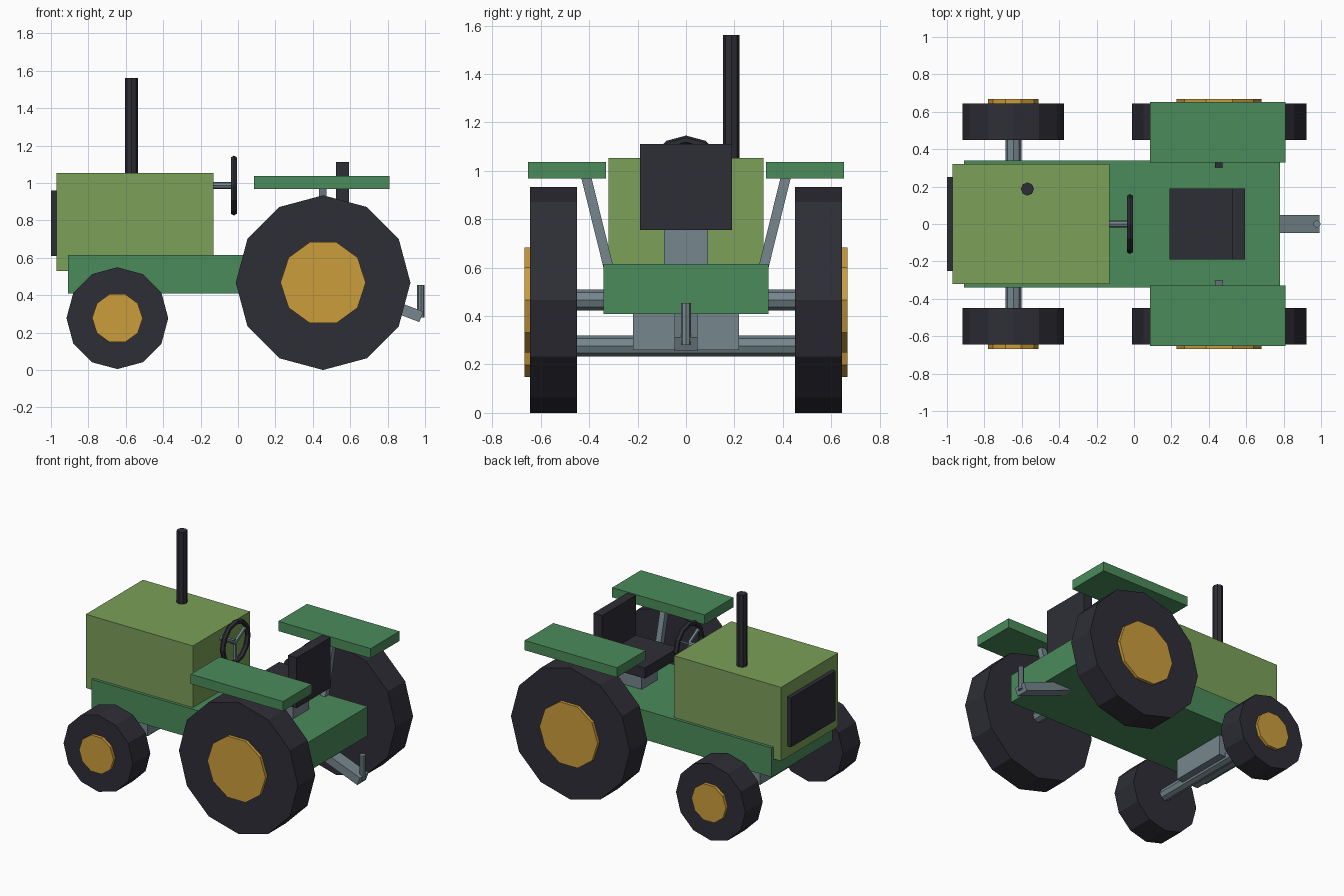
import bpy, bmesh, math
from mathutils import Vector, Matrix

if "Cube" in bpy.data.objects:
    bpy.data.objects.remove(bpy.data.objects["Cube"])


def material(name, rgb):
    m = bpy.data.materials.new(name)
    m.diffuse_color = (*rgb, 1)
    m.use_nodes = True
    m.node_tree.nodes["Principled BSDF"].inputs["Base Color"].default_value = m.diffuse_color
    return m


LIGHT = material("light green", (0.20, 0.35, 0.10))
GREEN = material("green", (0.07, 0.26, 0.105))
DARK = material("charcoal", (0.027, 0.027, 0.037))
YELLOW = material("yellow", (0.60, 0.34, 0.045))
GREY = material("steel grey", (0.18, 0.24, 0.27))


def finish(name, bm, mat):
    bmesh.ops.recalc_face_normals(bm, faces=bm.faces)
    me = bpy.data.meshes.new(name)
    bm.to_mesh(me)
    bm.free()
    me.materials.append(mat)
    ob = bpy.data.objects.new(name, me)
    bpy.context.collection.objects.link(ob)
    return ob


def box(name, x, y, z, mat):
    """Box from (min, max) ranges."""
    bm = bmesh.new()
    size = [r[1] - r[0] for r in (x, y, z)]
    mid = Vector([(r[0] + r[1]) / 2 for r in (x, y, z)])
    bmesh.ops.create_cube(bm, size=1, matrix=Matrix.Translation(mid) @ Matrix.Diagonal((*size, 1)))
    return finish(name, bm, mat)


def rod(name, a, b, r, sides, mat, turn=0.0, scale=(1, 1)):
    """Prism with a regular cross-section between two points."""
    a, b = Vector(a), Vector(b)
    d = (b - a).normalized()
    u = Vector((1, 0, 0)) if abs(d.x) < 0.5 else Vector((0, 1, 0))
    u = (u - d * u.dot(d)).normalized()
    v = d.cross(u)
    bm = bmesh.new()
    rings = []
    for p in (a, b):
        ring = []
        for i in range(sides):
            t = turn + 2 * math.pi * i / sides
            ring.append(bm.verts.new(p + u * r * scale[0] * math.cos(t) + v * r * scale[1] * math.sin(t)))
        rings.append(ring)
    for i in range(sides):
        j = (i + 1) % sides
        bm.faces.new((rings[0][i], rings[0][j], rings[1][j], rings[1][i]))
    bm.faces.new(rings[0])
    bm.faces.new(rings[1])
    return finish(name, bm, mat)


def ring(name, centre, R, r, seg, sides, mat):
    """Torus facing along x."""
    bm = bmesh.new()
    g = []
    for i in range(seg):
        t = 2 * math.pi * i / seg
        out = Vector((0, math.cos(t), math.sin(t)))
        g.append([bm.verts.new(Vector(centre) + out * (R + r * math.cos(p)) + Vector((r * math.sin(p), 0, 0)))
                  for p in (2 * math.pi * k / sides for k in range(sides))])
    for i in range(seg):
        for k in range(sides):
            n, m = (i + 1) % seg, (k + 1) % sides
            bm.faces.new((g[i][k], g[n][k], g[n][m], g[i][m]))
    return finish(name, bm, mat)


# Body
box("chassis", (-0.91, 0.78), (-0.34, 0.34), (0.408, 0.615), GREEN)
box("hood", (-0.97, -0.13), (-0.32, 0.32), (0.53, 1.053), LIGHT)
box("grille", (-1.0, -0.965), (-0.25, 0.25), (0.61, 0.96), DARK)
box("front_axle_block", (-0.735, -0.555), (-0.22, 0.22), (0.26, 0.42), GREY)
rod("exhaust", (-0.57, 0.187, 1.0), (-0.57, 0.187, 1.562), 0.035, 8, DARK)

# Seat
box("seat_pedestal", (0.285, 0.495), (-0.09, 0.09), (0.60, 0.76), GREY)
box("seat_cushion", (0.19, 0.56), (-0.19, 0.19), (0.755, 0.83), DARK)
box("seat_back", (0.525, 0.593), (-0.19, 0.19), (0.755, 1.112), DARK)

# Steering
hub = Vector((-0.022, 0, 0.986))
rod("steering_shaft", (-0.16, 0, 0.986), hub, 0.018, 8, GREY)
ring("steering_wheel", hub, 0.142, 0.018, 12, 6, DARK)
for i, deg in enumerate((-90, 30, 150)):
    t = math.radians(deg)
    rod(f"steering_spoke_{i + 1}", hub, hub + Vector((0, math.cos(t), math.sin(t))) * 0.14,
        0.012, 4, GREY, math.pi / 4)

# Axles and wheels
WHEELS = (("front", -0.645, 0.277, 0.272, 0.135), ("rear", 0.455, 0.467, 0.467, 0.228))
for end, x, z, r, hub_r in WHEELS:
    rod(f"{end}_axle", (x, -0.5, z), (x, 0.5, z), 0.043, 8, GREY)
    for side, s in (("right", -1), ("left", 1)):
        rod(f"{end}_{side}_tyre", (x, s * 0.45, z), (x, s * 0.645, z), r, 12, DARK)
        rod(f"{end}_{side}_hub", (x, s * 0.6, z), (x, s * 0.667, z), hub_r, 10, YELLOW)

# Fenders and their struts
for side, s in (("right", -1), ("left", 1)):
    box(f"{side}_fender", (0.085, 0.81), sorted((s * 0.33, s * 0.652)), (0.968, 1.037), GREEN)
    rod(f"{side}_fender_strut", (0.453, s * 0.32, 0.60), (0.453, s * 0.415, 0.985),
        0.029, 4, GREY, math.pi / 4)

# Hitch
rod("hitch_bar", (0.55, 0, 0.449), (0.98, 0, 0.284), 0.0424, 4, GREY, math.pi / 4, (1.6, 1.0)).name = "hitch_bar"
rod("hitch_pin", (0.978, 0, 0.28), (0.978, 0, 0.455), 0.02, 8, GREY)
